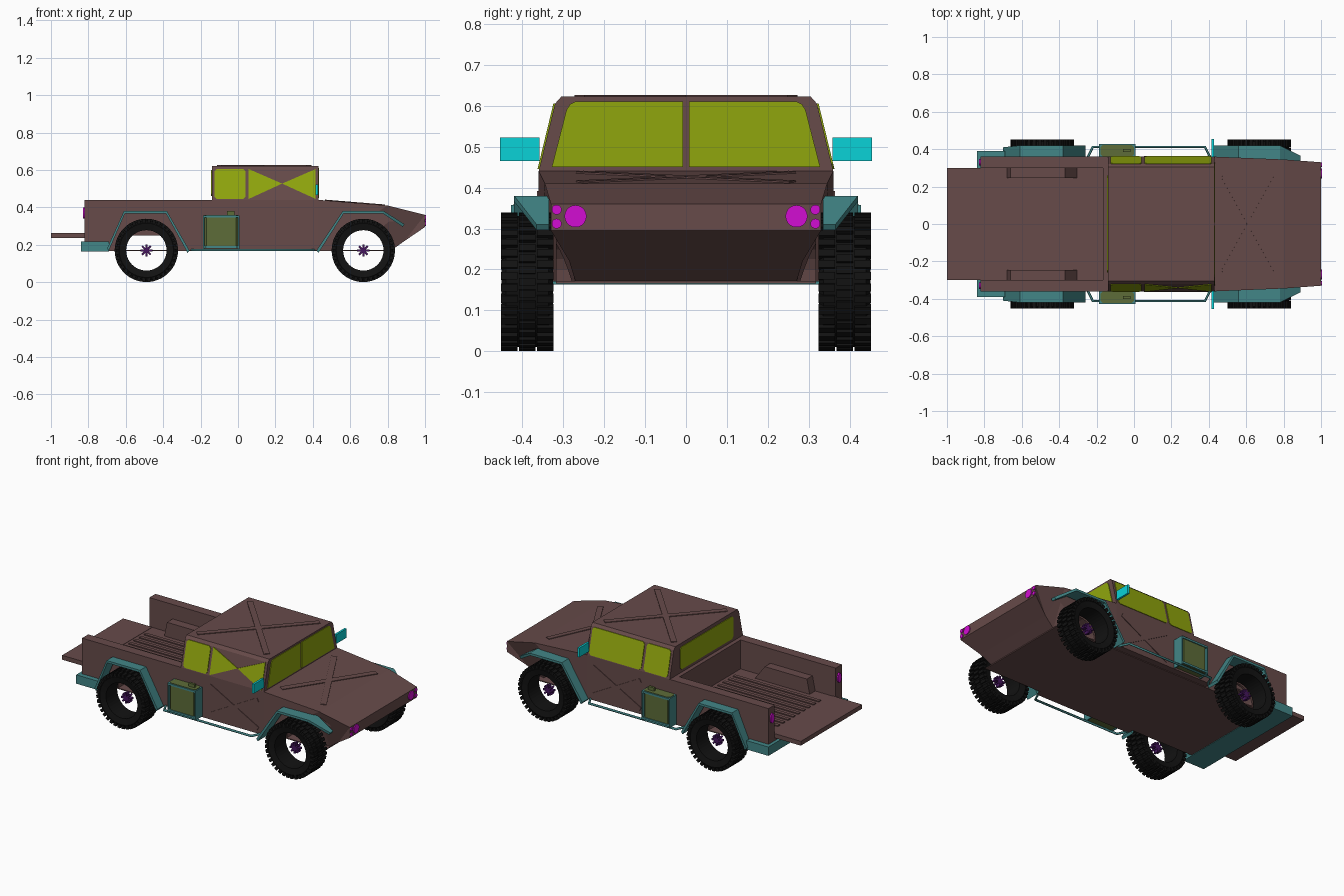
import bpy, bmesh, math
from mathutils import Vector, Matrix

if "Cube" in bpy.data.objects:
    bpy.data.objects.remove(bpy.data.objects["Cube"])


def material(name, *rgb):
    m = bpy.data.materials.new(name)
    m.use_nodes = True
    m.diffuse_color = (*rgb, 1)
    m.node_tree.nodes["Principled BSDF"].inputs["Base Color"].default_value = (*rgb, 1)
    return m


BROWN = material("brown paint", .135, .07, .068)
GLASS = material("yellow green glass", .28, .38, .004)
TEAL = material("teal trim", .055, .24, .245)
CYAN = material("cyan mirror", .003, .65, .68)
PINK = material("magenta lamp", .65, .004, .65)
BLACK = material("black rubber", .006, .006, .006)
PURPLE = material("purple hub", .06, .008, .11)
OLIVE = material("olive can", .11, .15, .04)
SIDES = {"near": -1, "far": 1}


def finish(name, bm, mat):
    bmesh.ops.recalc_face_normals(bm, faces=bm.faces)
    mesh = bpy.data.meshes.new(name)
    bm.to_mesh(mesh)
    bm.free()
    if mat:
        mesh.materials.append(mat)
    ob = bpy.data.objects.new(name, mesh)
    bpy.context.collection.objects.link(ob)
    return ob


def solid(name, loop_a, loop_b, mat):
    """Closed solid between two matching loops."""
    bm = bmesh.new()
    a = [bm.verts.new(p) for p in loop_a]
    b = [bm.verts.new(p) for p in loop_b]
    caps = [bm.faces.new(a), bm.faces.new(b[::-1])]
    for i in range(len(a)):
        j = (i + 1) % len(a)
        bm.faces.new((a[i], b[i], b[j], a[j]))
    bmesh.ops.recalc_face_normals(bm, faces=bm.faces)
    bmesh.ops.triangulate(bm, faces=caps)
    return finish(name, bm, mat)


def prism_y(name, pts, y0, y1, mat):
    return solid(name, [(x, y0, z) for x, z in pts], [(x, y1, z) for x, z in pts], mat)


def prism_x(name, pts, x0, x1, mat):
    return solid(name, [(x0, y, z) for y, z in pts], [(x1, y, z) for y, z in pts], mat)


def box(name, x0, x1, y0, y1, z0, z1, mat):
    return prism_y(name, [(x0, z0), (x1, z0), (x1, z1), (x0, z1)], y0, y1, mat)


def bar(name, p, q, normal, width, height, mat):
    """Raised rib from p to q lying on a surface."""
    p, q, n = Vector(p), Vector(q), Vector(normal)
    side = (q - p).cross(n).normalized() * width / 2
    loop = [p - side, p + side, q + side, q - side]
    return solid(name, [v - n * .004 for v in loop], [v + n * height for v in loop], mat)


def disc(name, x, y, z, ry, rz, depth, mat):
    ring = [(y + ry * math.cos(t), z + rz * math.sin(t))
            for t in (i * math.tau / 20 for i in range(20))]
    return prism_x(name, ring, x - depth, x + depth, mat)


def cut(ob, cutters):
    for c in cutters:
        mod = ob.modifiers.new("cut", "BOOLEAN")
        mod.object, mod.operation, mod.solver = c, "DIFFERENCE", "EXACT"
    deps = bpy.context.evaluated_depsgraph_get()
    new = bpy.data.meshes.new_from_object(ob.evaluated_get(deps))
    ob.modifiers.clear()
    ob.data = new


# Hull: flat sided main body and tapered nose
body = box("main_body", -.82, .43, -.36, .36, .17, .44, BROWN)
nose_pts = [(.43, .17, .36), (.43, .44, .36), (.80, .41, .345), (1, .36, .33),
            (1, .295, .33), (.89, .22, .285), (.82, .17, .27)]
nose = solid("nose", [(x, -w, z) for x, z, w in nose_pts],
             [(x, w, z) for x, z, w in nose_pts], BROWN)

# Wheel pockets, axle tunnels and cargo bed are cut from the hull
AXLES = {"rear": -.49, "front": .67}
ARCHES = {"rear": [(-.70, .18, .41), (-.61, .38, .42), (-.38, .38, .42), (-.26, .17, .42)],
          "front": [(.42, .17, .42), (.56, .38, .42), (.78, .38, .42), (.89, .31, .365)]}
cutters = [box("bed_cutter", -.9, -.165, -.3, .3, .256, .6, None)]
for end, arch in ARCHES.items():
    pts = [(x, z) for x, z, w in arch]
    pts = [(pts[0][0], .1)] + pts + [(pts[-1][0], .1)]
    for s in SIDES.values():
        cutters.append(prism_y("pocket_cutter", pts, s * .318, s * .5, None))
    ring = [(AXLES[end] + .112 * math.cos(i * math.tau / 24), .17 + .112 * math.sin(i * math.tau / 24))
            for i in range(24)]
    cutters.append(prism_y("tunnel_cutter", ring, -.6, .6, None))
for part in (body, nose):
    cut(part, cutters)
for c in cutters:
    bpy.data.objects.remove(c)

# Underside, bed floor and tailgate
box("belly_plate", -.81, .825, -.318, .318, .166, .172, BROWN)
box("bed_floor", -.815, -.16, -.302, .302, .25, .26, BROWN)
box("tailgate", -1, -.80, -.30, .30, .235, .262, BROWN)
for i in range(9):
    y = (i - 4) * .05
    bar("floor_rib", (-.78, y, .26), (-.19, y, .26), (0, 0, 1), .022, .006, BROWN)

# Cab
cab_pts = [(-.36, .43), (-.36, .44), (-.32, .605), (-.305, .622),
           (.305, .622), (.32, .605), (.36, .44), (.36, .43)]
prism_x("cab", cab_pts, -.14, .43, BROWN)


def side_pane(name, pts, s):
    inner = [(x, s * (.355 - .242 * (z - .44)), z) for x, z in pts]
    solid(name, inner, [(x, y + s * .009, z) for x, y, z in inner], GLASS)


def rect(x0, x1, z0, z1, c=.012):
    """Rectangle with clipped corners."""
    return [(x0 + c, z0), (x1 - c, z0), (x1, z0 + c), (x1, z1 - c),
            (x1 - c, z1), (x0 + c, z1), (x0, z1 - c), (x0, z0 + c)]


prism_x("rear_window", rect(-.26, .26, .46, .60), -.137, -.144, GLASS)
for side, s in SIDES.items():
    shield = [(.007, .45), (.328, .45), (.292, .59), (.283, .604), (.27, .61), (.007, .61)]
    prism_x("windshield_" + side, [(s * y, z) for y, z in shield], .427, .434, GLASS)
    side_pane("rear_door_window_" + side, rect(-.125, .04, .445, .605), s)
    if s > 0:
        side_pane("front_door_window_" + side, rect(.057, .415, .445, .605), s)
    else:
        for x in (.057, .415):
            side_pane("front_door_pane_" + side, [(x, .445), (.236, .527), (x, .605)], s)
    # Mirrors
    box("mirror_" + side, .415, .428, s * .358, s * .455, .465, .522, CYAN)

# Crossed stiffening ribs
for s in SIDES.values():
    bar("roof_rib", (-.10, -s * .26, .622), (.38, s * .26, .622), (0, 0, 1), .035, .004, BROWN)
    bar("hood_rib", (.48, -s * .26, .436), (.77, s * .26, .4125), (.08, 0, 1), .035, .004, BROWN)
    for a, b in ((.20, .38), (.38, .20)):
        bar("door_rib", (.06, s * .36, a), (.39, s * .36, b), (0, s, 0), .026, .004, BROWN)

# Fenders, bed wheel wells, lamps, cans and rails
box("rear_bumper", -.84, -.69, -.39, .39, .163, .218, TEAL)
for side, s in SIDES.items():
    for end, arch in ARCHES.items():
        mid = AXLES[end]
        inner = [(x - (x - mid) * .04, z - .014, w) for x, z, w in arch][::-1]
        loop = arch + inner
        solid(f"{end}_fender_{side}", [(x, s * .335, z) for x, z, w in loop],
              [(x, s * w, z) for x, z, w in loop], TEAL)
    prism_y("bed_wheel_well_" + side, [(-.68, .255), (-.66, .35), (-.37, .35), (-.30, .255)],
            s * .245, s * .305, BROWN)
    disc("headlamp_" + side, 1, s * .27, .33, .027, .027, .005, PINK)
    for z in (.312, .346):
        disc("marker_lamp_" + side, 1, s * .316, z, .012, .012, .005, PINK)
    disc("tail_lamp_" + side, -.82, s * .33, .37, .018, .03, .008, PINK)
    # Fuel can in its rack
    can = [(x, s * y) for x, y in rect(-.18, 0, .362, .422)]
    solid("fuel_can_" + side, [(x, y, .18) for x, y in can], [(x, y, .36) for x, y in can], OLIVE)
    box("can_handle_" + side, -.06, -.02, s * .385, s * .4, .355, .38, OLIVE)
    for z in (.182, .345):
        box("can_strap_" + side, -.187, .007, s * .355, s * .428, z, z + .012, TEAL)
    for x in (-.187, -.001):
        box("can_rack_post_" + side, x, x + .008, s * .355, s * .428, .175, .357, TEAL)
    # Side rail
    curve = bpy.data.curves.new("side_rail_" + side, "CURVE")
    curve.dimensions, curve.bevel_depth, curve.bevel_resolution = "3D", .007, 1
    path = [(-.25, .35), (-.22, .412), (.38, .412), (.41, .35)]
    spline = curve.splines.new("POLY")
    spline.points.add(len(path) - 1)
    for pt, (x, y) in zip(spline.points, path):
        pt.co = (x, s * y, .172, 1)
    curve.materials.append(TEAL)
    rail = bpy.data.objects.new("side_rail_" + side, curve)
    bpy.context.collection.objects.link(rail)


# Wheels: hollow tyre with staggered lugs, small star hub
def add_box(bm, matrix, size):
    bmesh.ops.create_cube(bm, size=1, matrix=matrix @ Matrix.Diagonal((*size, 1)))


def wheel(name, x, s):
    place = Matrix.Translation((x, s * .388, .17))
    bm = bmesh.new()
    profile = [(.108, -.055), (.145, -.063), (.160, -.052), (.160, .052), (.145, .063), (.108, .055)]
    vs = [bm.verts.new((r, y, 0)) for r, y in profile]
    es = [bm.edges.new((vs[i], vs[i - 1])) for i in range(len(vs))]
    bmesh.ops.spin(bm, geom=vs + es, cent=(0, 0, 0), axis=(0, 1, 0), angle=math.tau, steps=40)
    bmesh.ops.remove_doubles(bm, verts=bm.verts, dist=.0005)
    for i in range(36):
        for row in (-1, 0, 1):
            turn = Matrix.Rotation((i + row % 2 / 2) * math.tau / 36, 4, "Y")
            add_box(bm, turn @ Matrix.Translation((.158, row * .044, 0)), (.022, .04, .018))
    bm.transform(place)
    finish("tyre_" + name, bm, BLACK)
    bm = bmesh.new()
    for i in range(4):
        add_box(bm, Matrix.Rotation(i * math.pi / 4, 4, "Y"), (.065, .03, .011))
    bm.transform(place)
    finish("hub_" + name, bm, PURPLE)


for end, x in AXLES.items():
    for side, s in SIDES.items():
        wheel(f"{end}_{side}", x, s)
